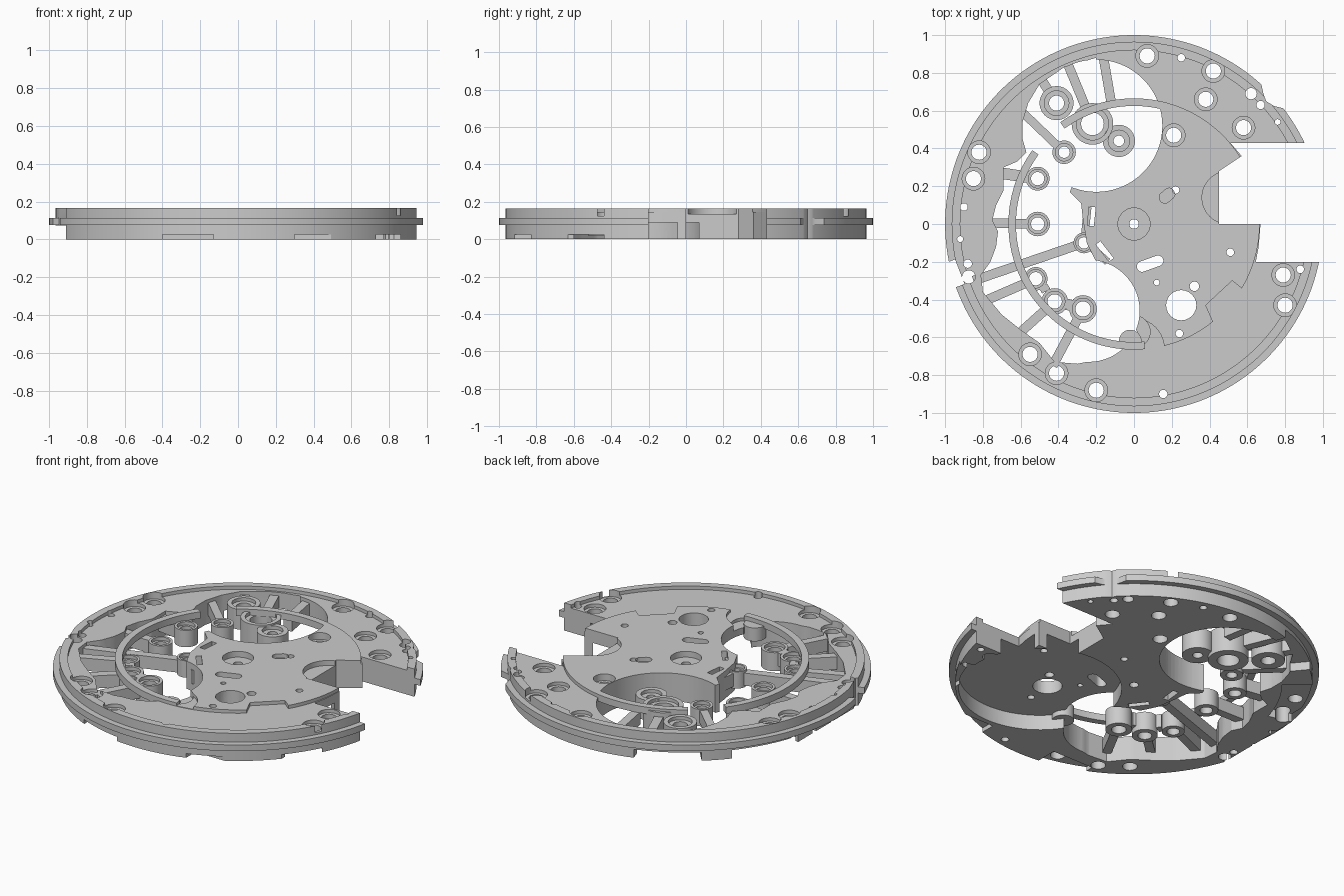
import bpy, bmesh
from math import sin, cos, pi, radians, atan2, hypot
from mathutils import Vector

if "Cube" in bpy.data.objects:
    bpy.data.objects.remove(bpy.data.objects["Cube"])


def lathe(bm, prof, cx=0, cy=0, n=32):
    """Revolve a closed (radius, z) profile about a vertical axis."""
    rings = []
    for r, z in prof:
        if r == 0:
            rings.append([bm.verts.new((cx, cy, z))] * n)
        else:
            rings.append([bm.verts.new((cx + r * cos(2 * pi * i / n), cy + r * sin(2 * pi * i / n), z))
                          for i in range(n)])
    for a, b in zip(rings, rings[1:] + rings[:1]):
        for i in range(n):
            j = (i + 1) % n
            vs = list(dict.fromkeys((a[i], a[j], b[j], b[i])))
            if len(vs) > 2:
                bm.faces.new(vs)


def prism(bm, pts, z0, z1):
    lo = [bm.verts.new((x, y, z0)) for x, y in pts]
    hi = [bm.verts.new((x, y, z1)) for x, y in pts]
    bm.faces.new(lo[::-1])
    bm.faces.new(hi)
    for i in range(len(pts)):
        j = (i + 1) % len(pts)
        bm.faces.new((lo[i], lo[j], hi[j], hi[i]))


def cyl(bm, x, y, r, z0, z1, n=32):
    lathe(bm, [(0, z0), (r, z0), (r, z1), (0, z1)], x, y, n)


def sector(r0, r1, a0, a1, n=40):
    ang = [radians(a0 + (a1 - a0) * i / n) for i in range(n + 1)]
    return [(r1 * cos(a), r1 * sin(a)) for a in ang] + [(r0 * cos(a), r0 * sin(a)) for a in ang[::-1]]


def bar(x0, y0, x1, y1, w):
    d = Vector((x1 - x0, y1 - y0)).normalized() * w / 2
    return [(x0 + d.y, y0 - d.x), (x1 + d.y, y1 - d.x), (x1 - d.y, y1 + d.x), (x0 - d.y, y0 + d.x)]


def slot(x, y, length, r, deg):
    a, out = radians(deg), []
    for s in (1, -1):
        for i in range(13):
            t = a + (0 if s > 0 else pi) - pi / 2 + pi * i / 12
            out.append((x + s * cos(a) * length / 2 + r * cos(t), y + s * sin(a) * length / 2 + r * sin(t)))
    return out


def finish(bm, name):
    bmesh.ops.recalc_face_normals(bm, faces=bm.faces)
    me = bpy.data.meshes.new(name)
    bm.to_mesh(me)
    bm.free()
    ob = bpy.data.objects.new(name, me)
    bpy.context.collection.objects.link(ob)
    return ob


def cut(target, build):
    bm = bmesh.new()
    build(bm)
    c = finish(bm, "cutter")
    c.hide_render = True
    m = target.modifiers.new("cut", 'BOOLEAN')
    m.operation, m.solver, m.object = 'DIFFERENCE', 'MANIFOLD', c
    bpy.context.view_layer.objects.active = target
    bpy.ops.object.modifier_apply(modifier=m.name)
    bpy.data.objects.remove(c)


# main plate: stepped disc with flange, rim and raised dial seat
T = 0.165
bm = bmesh.new()
lathe(bm, [(0, 0), (.965, 0), (.965, .075), (1, .075), (1, .112), (.965, .112), (.965, T),
           (.92, T), (.92, .145), (.665, .145), (.665, T), (0, T)], n=160)
plate = finish(bm, "main_plate")

# side notch on the right and small bite in the upper right edge
notch = [(1.1, .43), (.51, .43), (.57, .36), (.45, .28), (.45, 0), (.67, 0), (.66, -.12), (.645, -.2), (1.1, -.2)]
cut(plate, lambda b: prism(b, notch, -.1, .3))
bite = [(.67, .76), (.685, .69), (.7, .65), (.74, .625), (.8, .61), (1.1, .61), (1.1, .9), (.75, .9)]
cut(plate, lambda b: prism(b, bite, -.1, .3))

# large skeleton openings
cut(plate, lambda b: cyl(b, -.2, .52, .35, -.1, .3, 72))
cut(plate, lambda b: cyl(b, -.24, -.46, .27, -.1, .3, 64))
opening = [(-.34, .17), (-.28, .11), (-.27, .02), (-.25, -.1), (-.2, -.2), (-.2, -.72), (-.3, -.74), (-.42, -.73),
           (-.5, -.63), (-.6, -.56), (-.7, -.48), (-.8, -.36), (-.81, -.27), (-.76, -.2), (-.73, -.12),
           (-.72, -.04), (-.75, .02), (-.73, .1), (-.69, .18), (-.69, .3), (-.62, .33), (-.57, .38),
           (-.59, .45), (-.59, .54), (-.56, .64), (-.5, .74), (-.37, .83), (-.2, .88), (-.2, .5)]
cut(plate, lambda b: prism(b, opening, -.1, .3))

# recesses under the plate
cut(plate, lambda b: cyl(b, .36, -.36, .44, -.1, .09, 80))
for a0, a1 in ((108, 130), (140, 165)):
    cut(plate, lambda b: prism(b, sector(.8, 1.1, a0, a1, 12), -.1, .05))
cut(plate, lambda b: prism(b, [(-1.1, -.5), (-.91, -.5), (-.91, .5), (-1.1, .5)], -.1, .074))


def rim_slots(b):
    for x0, x1 in ((-.4, -.13), (.3, .62), (.73, .86)):
        prism(b, [(x0, -1.1), (x1, -1.1), (x1, -.83 if x1 < .7 else -.4), (x0, -.83 if x1 < .7 else -.4)], -.1, .025)


cut(plate, rim_slots)


# shallow steps on the dial side
def top_steps(b):
    prism(b, [(.6, -.36), (.57, -.34), (.52, -.3), (.38, -.43), (.42, -.52), (.46, -.55)], .145, .3)


cut(plate, top_steps)
cut(plate, lambda b: cyl(b, .5, .14, .14, .135, .3, 40))
cut(plate, lambda b: cyl(b, 0, -.57, .085, .13, .3))
cut(plate, lambda b: cyl(b, 0, -.66, .16, .148, .3, 40))

# counterbored holes (x, y) and plain holes (x, y, r)
bored = [(.07, .89), (.42, .81), (.38, .66), (.58, .51), (.21, .47), (-.82, .38), (-.85, .24), (-.55, -.69),
         (-.41, -.79), (-.2, -.88), (.79, -.27), (.8, -.43)]
plain = [(.25, .88, .02), (.62, .69, .03), (.67, .63, .022), (.76, .54, .015), (-.9, .09, .02), (-.92, -.08, .016),
         (-.88, -.21, .022), (-.875, -.28, .035), (.155, -.9, .022), (.88, -.24, .02), (.51, -.15, .02),
         (.12, -.31, .015), (.24, -.58, .02), (.32, -.33, .025), (.22, .18, .02), (0, -.57, .015), (.25, -.43, .08)]


def holes(b):
    for x, y in bored:
        lathe(b, [(0, -.1), (.04, -.1), (.04, .125), (.06, .125), (.06, .3), (0, .3)], x, y)
    for x, y, r in plain:
        cyl(b, x, y, r, -.1, .3, 24)
    lathe(b, [(0, -.1), (.025, -.1), (.025, .13), (.085, .13), (.085, .3), (0, .3)])
    prism(b, slot(.085, -.21, .09, .028, 20), -.1, .3)
    prism(b, bar(-.22, .09, -.23, -.01, .035), -.1, .3)
    prism(b, bar(-.19, -.1, -.12, -.19, .03), -.1, .3)
    prism(b, slot(.175, .15, .03, .03, 40), .14, .3)


cut(plate, holes)
cut(plate, lambda b: prism(b, bar(-.98, -.2, -.93, -.33, .07), -.1, .3))

# dial support ring crossing the openings
for name, a0, a1 in (("upper_ring_arc", 74, 126), ("left_ring_arc", 144, 275)):
    bm = bmesh.new()
    prism(bm, sector(.625, .665, a0, a1, 60), .125, T)
    finish(bm, name)

# jewel bosses: x, y, outer radius, hole radius, bottom, top
bosses = [(-.41, .64, .09, .04, .02, .14), (-.22, .53, .11, .06, 0, .15), (-.08, .44, .085, .028, .02, .14),
          (-.37, .38, .062, .03, .03, .13), (-.51, .24, .063, .035, .03, .13), (-.51, 0, .065, .035, .03, .13),
          (-.52, -.29, .062, .035, .03, .13), (-.42, -.41, .07, .038, .02, .13), (-.27, -.45, .073, .04, .02, .13),
          (-.265, -.1, .055, .03, .04, .14)]
for x, y, R, r, z0, z1 in bosses:
    bm = bmesh.new()
    m = (R + r) / 2
    lathe(bm, [(r, z0), (R, z0), (R, z1), (m, z1), (m, z1 - .02), (r, z1 - .02)], x, y, 40)
    finish(bm, "jewel_boss")

# spokes from the rim to the bosses: rim x, y, boss index
spokes = [(-.36, .87, 1, .05), (-.165, .9, 2, .05), (-.5, .78, 0, .05), (-.61, .61, 3, .045), (-.71, .27, 4, .06),
          (-.77, .005, 5, .05), (-.85, -.3, 9, .05), (-.82, -.42, 6, .05), (-.62, -.59, 7, .05), (-.43, -.75, 8, .05)]
for x, y, k, w in spokes:
    bx, by, R = bosses[k][:3]
    if k == 2:
        bx, by, R = -.12, .64, 0
    d = hypot(bx - x, by - y)
    f = 1 - max(R - .012, 0) / d
    bm = bmesh.new()
    prism(bm, bar(x, y, x + (bx - x) * f, y + (by - y) * f, w), .05, .125)
    finish(bm, "spoke")

# short links tying bosses to each other and to the centre
bm = bmesh.new()
for l in ((-.26, -.055, -.245, .09, .04), (-.225, -.125, -.14, -.2, .04), (-.48, -.33, -.465, -.355, .05),
          (-.355, -.425, -.335, -.43, .06)):
    prism(bm, bar(*l), .05, .13)
finish(bm, "boss_links")

# small locating post in the lower opening
bm = bmesh.new()
cyl(bm, -.02, -.62, .06, .06, .14)
finish(bm, "locating_post")

for ob in bpy.context.collection.objects:
    ob.select_set(True)
bpy.context.view_layer.objects.active = plate
bpy.ops.object.shade_smooth_by_angle(angle=radians(30))
